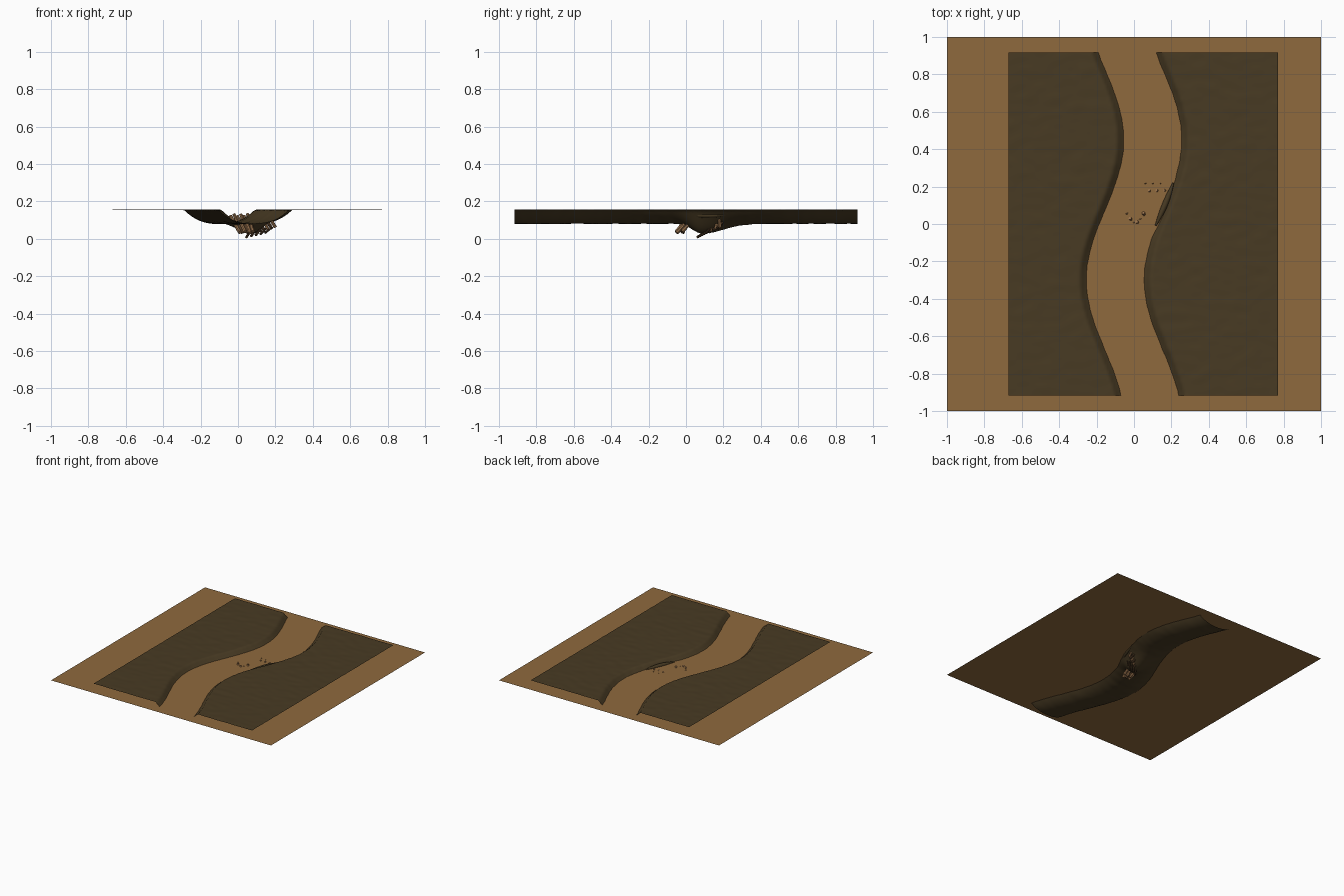
import bpy, bmesh, math, random
from mathutils import Vector, noise

random.seed(4)
cube = bpy.data.objects.get("Cube")
if cube:
    bpy.data.objects.remove(cube, do_unlink=True)


def material(name, rgb):
    m = bpy.data.materials.new(name)
    m.use_nodes = True
    m.diffuse_color = (*rgb, 1)
    m.node_tree.nodes["Principled BSDF"].inputs["Base Color"].default_value = (*rgb, 1)
    return m


WATER = material("muddy water", (0.275, 0.143, 0.047))
EARTH = material("dark earth", (0.065, 0.043, 0.017))
WOOD = material("pale wood", (0.32, 0.17, 0.075))
BARK = material("dark bark", (0.085, 0.045, 0.02))

TOP, BED, LEVEL = 0.155, 0.08, 0.125
BANK = 0.19


def make_object(name, bm, mat, smooth=True):
    mesh = bpy.data.meshes.new(name)
    bm.to_mesh(mesh)
    bm.free()
    mesh.materials.append(mat)
    for p in mesh.polygons:
        p.use_smooth = smooth
    ob = bpy.data.objects.new(name, mesh)
    bpy.context.collection.objects.link(ob)
    return ob


def channel_centre(y):
    return 0.1 * math.sin(2 * math.pi * (y - 0.075) / 1.5)


def ground_height(x, y):
    d = min(abs(x - channel_centre(y)) / BANK, 1)
    z = BED + (TOP - BED) * d ** 2.5
    # Scour pool, steep at the front and trailing off behind
    spread = 0.055 if y < 0.08 else 0.11
    pool = math.exp(-((x - 0.08) / 0.07) ** 2 / 2 - ((y - 0.08) / spread) ** 2 / 2)
    z -= 0.058 * pool * (1 - d ** 4)
    return z + 0.002 * noise.noise(Vector((x * 12, y * 20, 0)))


# River bank terrain: one thin sheet with a winding channel
bm = bmesh.new()
bmesh.ops.create_grid(bm, x_segments=120, y_segments=150, size=1)
for v in bm.verts:
    v.co.x = 0.05 + v.co.x * 0.72
    v.co.y *= 0.917
    v.co.z = ground_height(v.co.x, v.co.y)
make_object("river_bank_terrain", bm, EARTH)

# Water sheet
bm = bmesh.new()
bmesh.ops.create_grid(bm, x_segments=1, y_segments=1, size=1)
bmesh.ops.translate(bm, verts=bm.verts, vec=(0, 0, LEVEL))
make_object("water_surface", bm, WATER, False)


def stick(name, start, end, radius, mat):
    a, b = Vector(start), Vector(end)
    bm = bmesh.new()
    bmesh.ops.create_cone(bm, cap_ends=True, segments=8, radius1=radius,
                          radius2=radius * 0.75, depth=(b - a).length)
    turn = (b - a).to_track_quat("Z", "Y")
    for v in bm.verts:
        v.co = turn @ v.co + (a + b) / 2
    return make_object(name, bm, mat, False)


# Front bundle of sticks poking up through the pool
for i in range(6):
    t = i / 5
    top = (-0.04 + 0.09 * t, 0.06 - 0.05 * math.sin(math.pi * t), 0.122 + 0.01 * (i % 2))
    foot = (0.01 + 0.07 * t, -0.05 + 0.03 * (i % 2), 0.03 + 0.02 * random.random())
    stick(f"front_stick_{i + 1}", foot, top, 0.011, WOOD)

# Rear bundle of sticks leaning the other way
for i in range(6):
    t = i / 5
    top = (0.06 + 0.1 * t, 0.22 - 0.04 * (i % 2), 0.122 + 0.008 * (i % 2))
    foot = (0.1 + 0.1 * t, 0.12 + 0.06 * t, 0.035 + 0.025 * t)
    stick(f"rear_stick_{i + 1}", foot, top, 0.009, WOOD if i % 2 else BARK)

# Roots below the pool bed
for i in range(5):
    x = 0.045 + 0.025 * i
    stick(f"root_{i + 1}", (x, 0.06 + 0.012 * i, 0.008 + 0.006 * i),
          (x + 0.03, 0.13, 0.055), 0.007, BARK)

# Tapered fallen log along the bank
curve = bpy.data.curves.new("fallen_log", "CURVE")
curve.dimensions = "3D"
curve.bevel_depth = 0.016
curve.bevel_resolution = 3
spline = curve.splines.new("POLY")
spline.points.add(8)
for i, p in enumerate(spline.points):
    t = i / 8
    bow = math.sin(math.pi * t)
    p.co = (0.115 + 0.095 * t + 0.004 * bow, -0.01 + 0.23 * t, LEVEL + 0.002, 1)
    p.radius = 0.25 + 0.75 * bow
curve.materials.append(EARTH)
log = bpy.data.objects.new("fallen_log", curve)
bpy.context.collection.objects.link(log)
